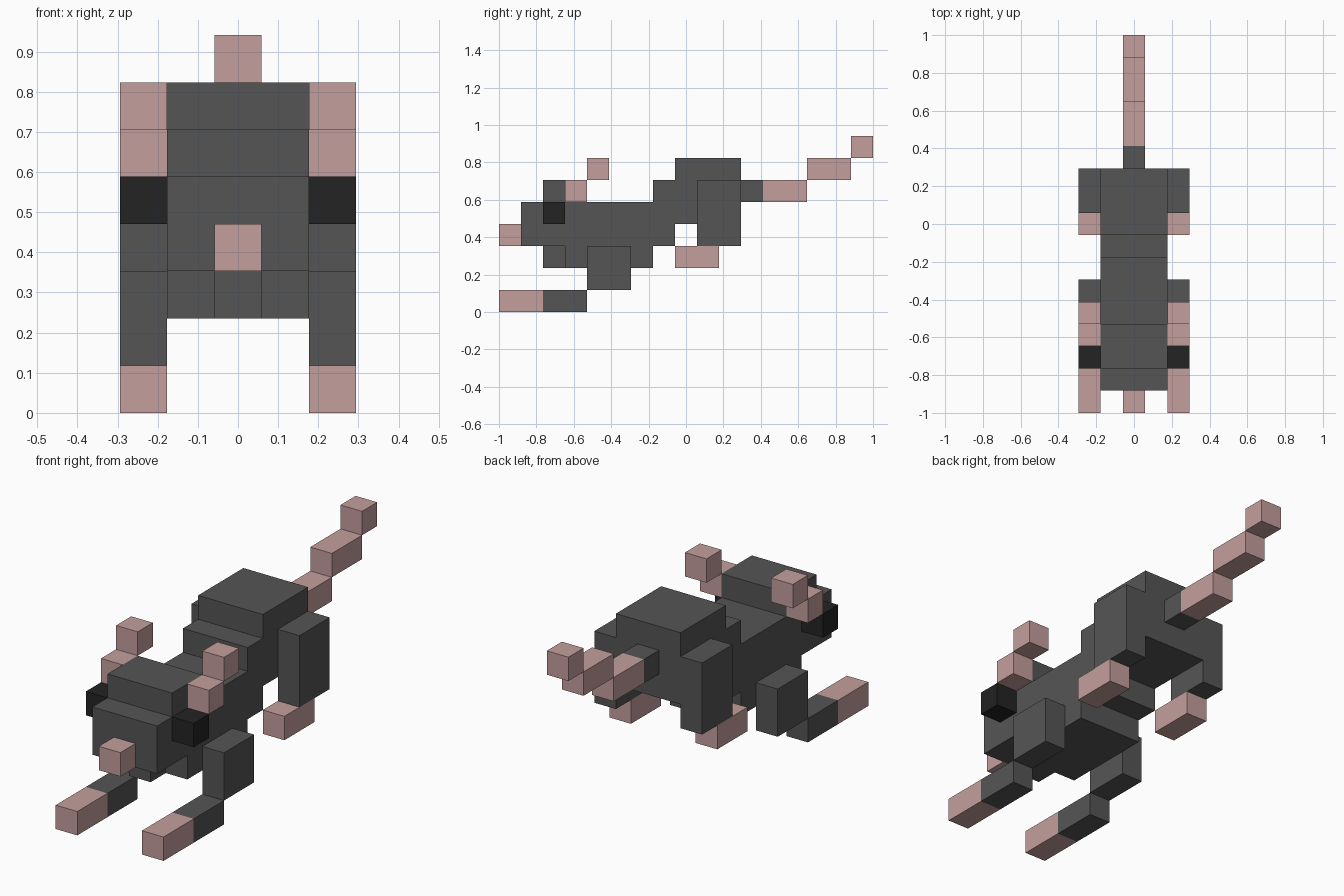
import bpy, bmesh

cube = bpy.data.objects.get("Cube")
if cube:
    bpy.data.objects.remove(cube, do_unlink=True)

U = 2 / 17  # edge of one block


def material(name, color):
    m = bpy.data.materials.new(name)
    m.use_nodes = True
    m.diffuse_color = (*color, 1)
    bsdf = m.node_tree.nodes["Principled BSDF"]
    bsdf.inputs["Base Color"].default_value = (*color, 1)
    bsdf.inputs["Roughness"].default_value = 0.9
    return m


GREY = material("grey fur", (0.091, 0.091, 0.091))
PINK = material("pink skin", (0.55, 0.347, 0.337))
BLACK = material("black eye", (0.017, 0.017, 0.017))


def extrude_profile(name, mat, x0, x1, profile):
    """Extrude a side profile of (y, z) block coordinates from x0 to x1."""
    bm = bmesh.new()
    face = bm.faces.new([bm.verts.new((x0 * U, y * U - 1, z * U)) for y, z in profile])
    new = bmesh.ops.extrude_face_region(bm, geom=[face])["geom"]
    bmesh.ops.translate(bm, vec=((x1 - x0) * U, 0, 0),
                        verts=[v for v in new if isinstance(v, bmesh.types.BMVert)])
    bmesh.ops.recalc_face_normals(bm, faces=bm.faces)
    mesh = bpy.data.meshes.new(name)
    bm.to_mesh(mesh)
    bm.free()
    mesh.materials.append(mat)
    ob = bpy.data.objects.new(name, mesh)
    bpy.context.collection.objects.link(ob)


def box(name, mat, x0, x1, y0, y1, z0, z1):
    extrude_profile(name, mat, x0, x1, [(y0, z0), (y1, z0), (y1, z1), (y0, z1)])


# Head, chest and rump share one stepped profile
extrude_profile("body", GREY, -1.5, 1.5, [
    (1, 3), (3, 3), (3, 2), (7, 2), (7, 3), (8, 3), (8, 4), (11, 4), (11, 7),
    (8, 7), (8, 6), (7, 6), (7, 5), (4, 5), (4, 6), (2, 6), (2, 5), (1, 5)])

# Parts on the centre line: name, material, y range, z range
for name, mat, *span in [
        ("nose", PINK, 0, 1, 3, 4),
        ("chin", GREY, 2, 3, 2, 3),
        ("tail_base", GREY, 11, 12, 5, 6),
        ("tail_lower", PINK, 12, 14, 5, 6),
        ("tail_middle", PINK, 14, 16, 6, 7),
        ("tail_tip", PINK, 16, 17, 7, 8)]:
    box(name, mat, -0.5, 0.5, *span)

# Paired parts on both sides
for side, x0, x1 in [("left", 1.5, 2.5), ("right", -2.5, -1.5)]:
    for name, mat, *span in [
            ("eye", BLACK, 2, 3, 4, 5),
            ("ear_base", PINK, 3, 4, 5, 6),
            ("ear_tip", PINK, 4, 5, 6, 7),
            ("upper_arm", GREY, 4, 6, 1, 3),
            ("forearm", GREY, 2, 4, 0, 1),
            ("front_paw", PINK, 0, 2, 0, 1),
            ("thigh", GREY, 9, 11, 3, 6),
            ("hind_foot", PINK, 8, 10, 2, 3)]:
        box(f"{side}_{name}", mat, x0, x1, *span)
